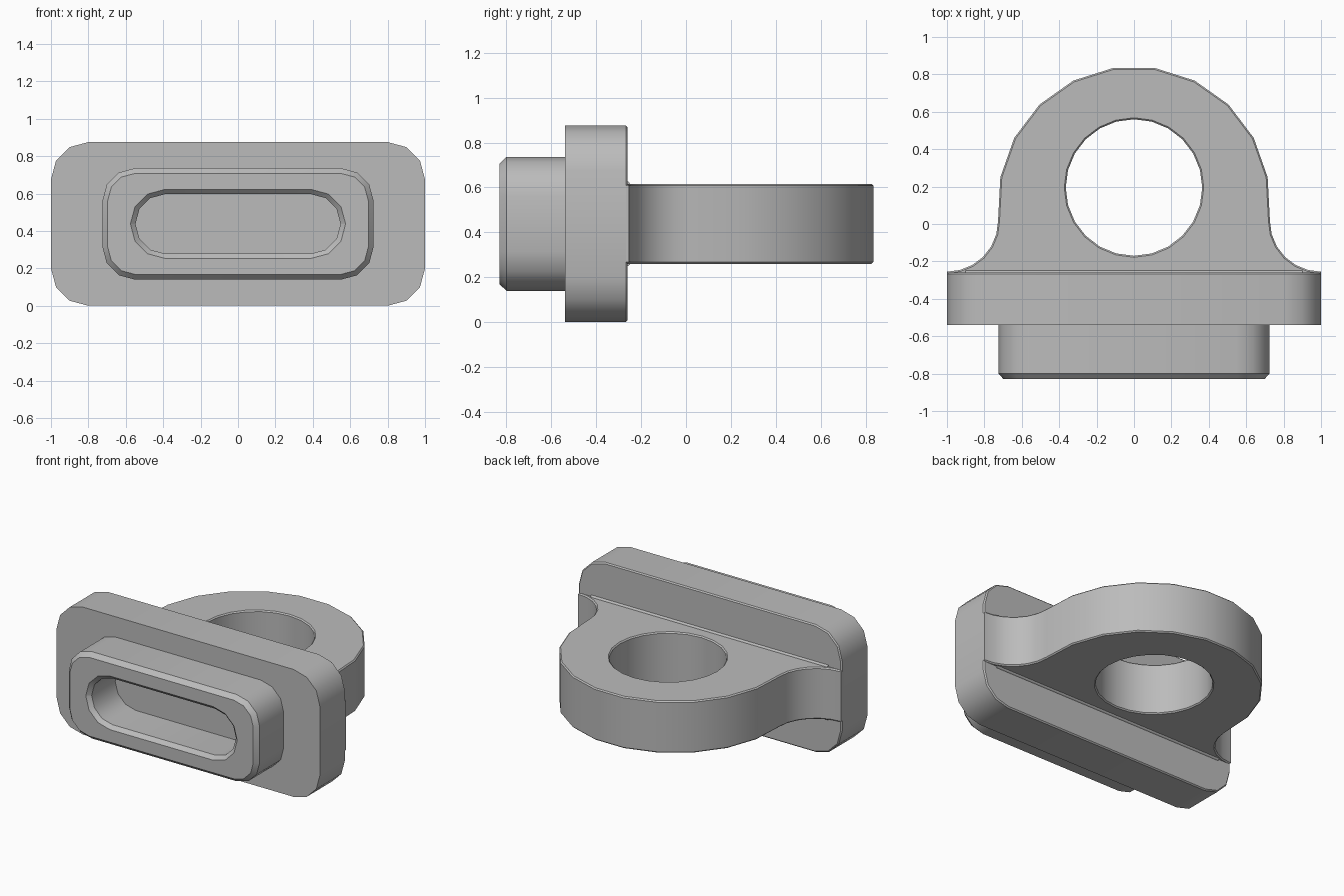
import bpy
import bmesh
from math import sin, cos, pi, radians

if "Cube" in bpy.data.objects:
    bpy.data.objects.remove(bpy.data.objects["Cube"])

MID_Z = 0.4375

grey = bpy.data.materials.new("plain grey")
grey.use_nodes = True
grey.diffuse_color = (0.5, 0.5, 0.5, 1)
grey.node_tree.nodes["Principled BSDF"].inputs["Base Color"].default_value = (0.5, 0.5, 0.5, 1)


def finish(name, bm, angle=35):
    bmesh.ops.remove_doubles(bm, verts=bm.verts, dist=0.0005)
    bmesh.ops.recalc_face_normals(bm, faces=bm.faces)
    mesh = bpy.data.meshes.new(name)
    bm.to_mesh(mesh)
    bm.free()
    mesh.materials.append(grey)
    obj = bpy.data.objects.new(name, mesh)
    bpy.context.collection.objects.link(obj)
    bpy.ops.object.select_all(action="DESELECT")
    obj.select_set(True)
    bpy.context.view_layer.objects.active = obj
    bpy.ops.object.shade_smooth_by_angle(angle=radians(angle))
    return obj


def rounded_ring(bm, y, half_x, half_z, r, segments=3):
    """Rounded rectangle in the xz plane."""
    ring = []
    for quarter, (sx, sz) in enumerate(((1, 1), (-1, 1), (-1, -1), (1, -1))):
        for i in range(segments + 1):
            a = (quarter + i / segments) * pi / 2
            ring.append(bm.verts.new((sx * (half_x - r) + r * cos(a), y,
                                      MID_Z + sz * (half_z - r) + r * sin(a))))
    return ring


def loft(name, sections):
    bm = bmesh.new()
    rings = [rounded_ring(bm, *s) for s in sections]
    for a, b in zip(rings, rings[1:]):
        for i in range(len(a)):
            j = (i + 1) % len(a)
            bm.faces.new((a[i], a[j], b[j], b[i]))
    bm.faces.new(rings[0])
    bm.faces.new(rings[-1])
    return finish(name, bm)


# Wide flange plate with a slightly eased back edge
loft("flange_plate", [
    (-0.54, 1.0, 0.4375, 0.2),
    (-0.268, 1.0, 0.4375, 0.2),
    (-0.26, 0.992, 0.4295, 0.192),
])

# Front plug with chamfered rim and slot-shaped recess
loft("front_plug", [
    (-0.54, 0.725, 0.298, 0.175),
    (-0.8, 0.725, 0.298, 0.175),
    (-0.83, 0.697, 0.27, 0.147),
    (-0.83, 0.575, 0.184, 0.183),
    (-0.805, 0.548, 0.159, 0.158),
    (-0.55, 0.548, 0.159, 0.158),
])

# Outline of the eye tab: faceted round end flowing into concave root fillets
right = [(0.727 * cos(radians(a)), 0.116 + 0.727 * sin(radians(a)))
         for a in (81.3, 63.5, 46, 28.3, 10.6)]
right += [(1 - 0.273 * cos(i * pi / 12), 0.015 - 0.27 * sin(i * pi / 12)) for i in range(7)]
right.append((1, -0.28))
outline = right + [(-x, y) for x, y in reversed(right)]
eye = [(0.365 * cos(i * pi / 12), 0.195 + 0.365 * sin(i * pi / 12)) for i in range(24)]

# Extruded tab with eased edges and a through hole
EASE = 0.008
curve = bpy.data.curves.new("eye_tab_profile", "CURVE")
curve.dimensions = "2D"
curve.fill_mode = "BOTH"
curve.extrude = 0.178 - EASE
curve.bevel_depth = EASE
curve.bevel_resolution = 0
curve.offset = -EASE
for points in (outline, eye):
    spline = curve.splines.new("POLY")
    spline.points.add(len(points) - 1)
    for p, (x, y) in zip(spline.points, points):
        p.co = (x, y, 0, 1)
    spline.use_cyclic_u = True
helper = bpy.data.objects.new("eye_tab_profile", curve)
bpy.context.collection.objects.link(helper)
bpy.context.view_layer.update()
bm = bmesh.new()
bm.from_mesh(helper.evaluated_get(bpy.context.evaluated_depsgraph_get()).to_mesh())
bmesh.ops.translate(bm, verts=bm.verts, vec=(0, 0, MID_Z))
bpy.data.objects.remove(helper)
finish("eye_tab", bm)

# Small fillets where the tab meets the plate, above and below
for name, side in (("upper_root_fillet", 1), ("lower_root_fillet", -1)):
    bm = bmesh.new()
    profile = [(-0.265, 0.17), (-0.265, 0.19), (-0.257, 0.188), (-0.248, 0.178), (-0.248, 0.17)]
    ends = [[bm.verts.new((x, y, MID_Z + side * z)) for y, z in profile] for x in (-0.9, 0.9)]
    for i in range(len(profile)):
        j = (i + 1) % len(profile)
        bm.faces.new((ends[0][i], ends[0][j], ends[1][j], ends[1][i]))
    for end in ends:
        bm.faces.new(end)
    finish(name, bm, 50)
